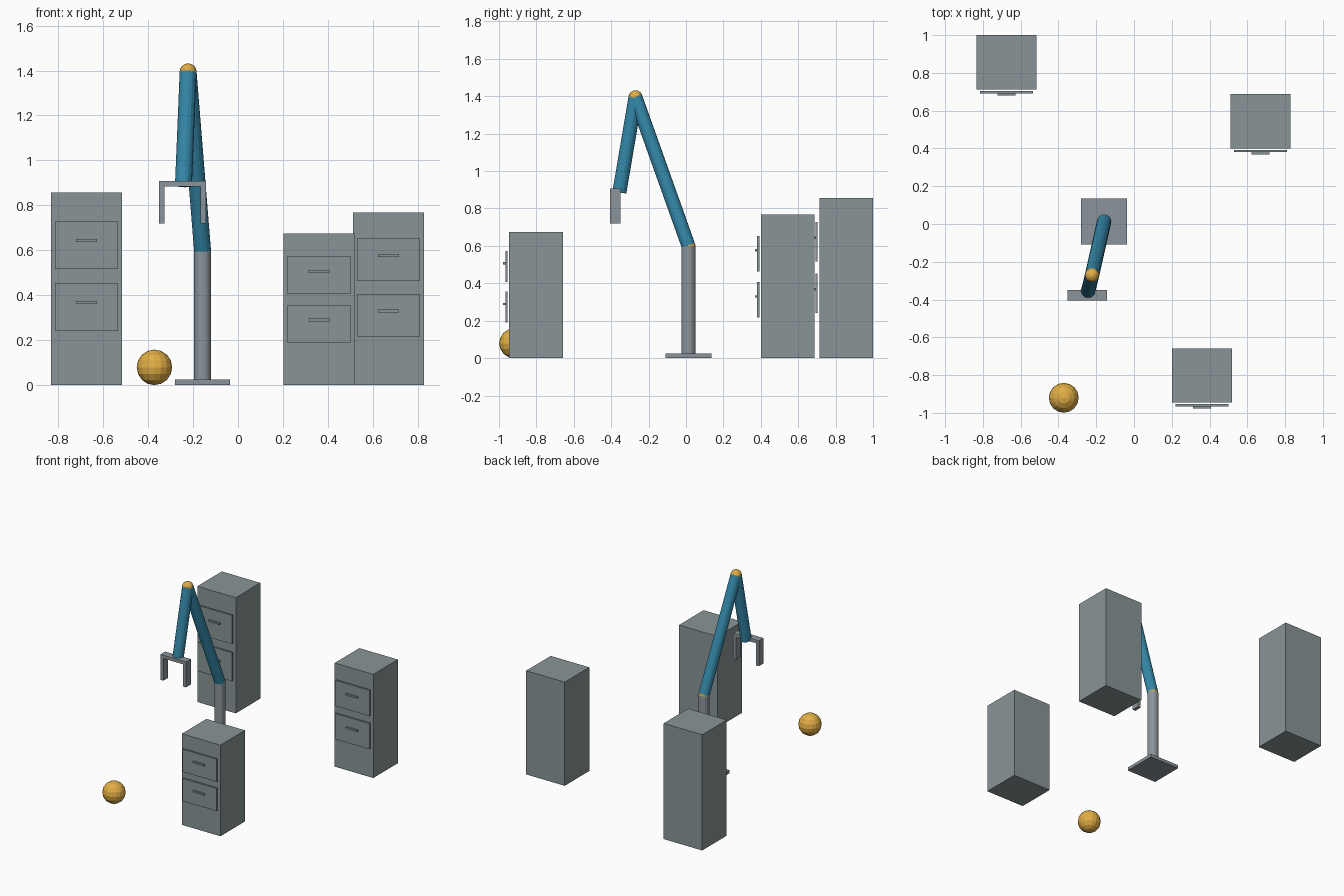
import bpy
from mathutils import Vector

if "Cube" in bpy.data.objects:
    bpy.data.objects.remove(bpy.data.objects["Cube"])


def material(name, rgb):
    m = bpy.data.materials.new(name)
    m.diffuse_color = (*rgb, 1)
    m.use_nodes = True
    m.node_tree.nodes["Principled BSDF"].inputs["Base Color"].default_value = m.diffuse_color
    return m


CABINET = material("cabinet grey", (0.25, 0.30, 0.31))
METAL = material("metal grey", (0.26, 0.30, 0.33))
BLUE = material("arm blue", (0.035, 0.25, 0.40))
YELLOW = material("joint yellow", (0.75, 0.42, 0.06))


def finish(name, mat):
    ob = bpy.context.object
    ob.name = name
    ob.data.materials.append(mat)
    return ob


def box(name, mat, x, y, z):
    """Box from (low, high) ranges on each axis."""
    spans = (x, y, z)
    bpy.ops.mesh.primitive_cube_add(size=1, location=[(a + b) / 2 for a, b in spans])
    ob = finish(name, mat)
    ob.scale = [b - a for a, b in spans]
    return ob


def tube(name, mat, start, end, radius):
    """Straight cylinder between two points."""
    start, end = Vector(start), Vector(end)
    d = end - start
    bpy.ops.mesh.primitive_cylinder_add(vertices=16, radius=radius, depth=d.length,
                                        location=(start + end) / 2,
                                        rotation=d.to_track_quat('Z', 'Y').to_euler())
    return finish(name, mat)


def ball(name, mat, center, radius):
    bpy.ops.mesh.primitive_uv_sphere_add(segments=16, ring_count=8, radius=radius, location=center)
    return finish(name, mat)


def cabinet(label, cx, front, height):
    """Cabinet body with two drawer fronts and their handles."""
    box(f"{label}_cabinet_body", CABINET, (cx - 0.158, cx + 0.158),
        (front, front + 0.287), (0, height))
    for level, ratio in (("lower", 0.405), ("upper", 0.726)):
        z, half = ratio * height, 0.124 * height
        box(f"{label}_{level}_drawer_front", CABINET, (cx - 0.14, cx + 0.14),
            (front - 0.021, front - 0.009), (z - half, z + half))
        hz = z + 0.0245 * height
        box(f"{label}_{level}_drawer_handle", CABINET, (cx - 0.047, cx + 0.047),
            (front - 0.033, front - 0.02), (hz - 0.006, hz + 0.006))


# Cabinets
cabinet("back_left", -0.675, 0.713, 0.857)
cabinet("right", 0.67, 0.401, 0.768)
cabinet("front", 0.36, -0.945, 0.675)

# Loose ball on the floor
ball("floor_ball", YELLOW, (-0.372, -0.92, 0.079), 0.079)

# Robot arm: base, column, two arm segments and joints
shoulder = (-0.158, 0.013, 0.60)
elbow = (-0.222, -0.27, 1.394)
wrist = (-0.243, -0.356, 0.887)
box("base_plate", METAL, (-0.28, -0.036), (-0.109, 0.136), (0, 0.024))
tube("column", METAL, (-0.158, 0.013, 0.02), shoulder, 0.038)
ball("shoulder_joint", YELLOW, shoulder, 0.038)
tube("upper_arm", BLUE, shoulder, elbow, 0.038)
ball("elbow_joint", YELLOW, elbow, 0.038)
tube("lower_arm", BLUE, elbow, wrist, 0.038)

# Gripper: crossbar with two fingers
gy = (-0.405, -0.35)
box("gripper_bar", METAL, (-0.352, -0.142), gy, (0.884, 0.908))
for side, x in (("left", -0.352), ("right", -0.166)):
    box(f"gripper_{side}_finger", METAL, (x, x + 0.024), gy, (0.72, 0.89))
